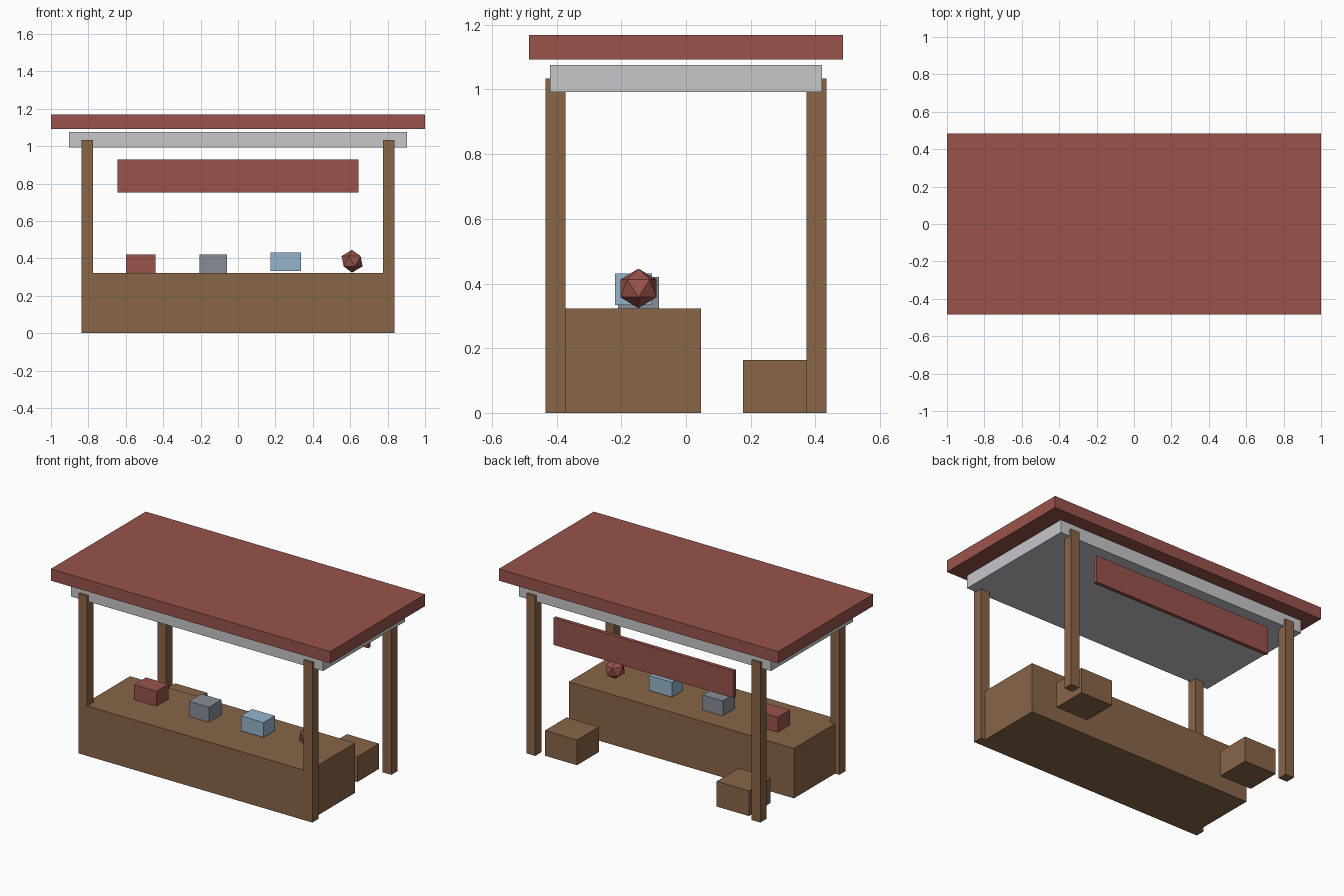
import bpy
import math

if "Cube" in bpy.data.objects:
    bpy.data.objects.remove(bpy.data.objects["Cube"])


def material(name, r, g, b):
    m = bpy.data.materials.new(name)
    m.diffuse_color = (r, g, b, 1)
    m.use_nodes = True
    m.node_tree.nodes["Principled BSDF"].inputs["Base Color"].default_value = m.diffuse_color
    return m


WOOD = material("wood", 0.25, 0.13, 0.064)
RED = material("brick red", 0.32, 0.088, 0.072)
PALE = material("pale grey", 0.57, 0.57, 0.60)
SLATE = material("slate grey", 0.245, 0.27, 0.31)
BLUE = material("light blue", 0.30, 0.46, 0.60)


def box(name, x, y, z, mat):
    """Box from (min, max) ranges on each axis."""
    bpy.ops.mesh.primitive_cube_add(size=1, location=[sum(r) / 2 for r in (x, y, z)])
    ob = bpy.context.object
    ob.name = name
    ob.scale = [r[1] - r[0] for r in (x, y, z)]
    bpy.ops.object.transform_apply(location=False, rotation=False, scale=True)
    ob.data.materials.append(mat)
    return ob


# Roof slab and the pale frame hanging just below it
box("roof", (-1, 1), (-0.485, 0.485), (1.093, 1.169), RED)
box("roof_frame", (-0.903, 0.903), (-0.42, 0.42), (0.992, 1.076), PALE)

# Counter, flush with the front of the posts
box("counter", (-0.806, 0.806), (-0.435, 0.047), (0, 0.323), WOOD)

# Four posts and two stools, mirrored left and right
for side, s in (("left", -1), ("right", 1)):
    for end, e in (("front", -1), ("back", 1)):
        xs = sorted((s * 0.775, s * 0.837))
        ys = sorted((e * 0.373, e * 0.435))
        box(f"{end}_{side}_post", xs, ys, (0, 1.034), WOOD)
    box(f"{side}_stool", sorted((s * 0.50, s * 0.73)), (0.177, 0.40), (0, 0.163), WOOD)

# Hanging board at the back
box("back_board", (-0.645, 0.645), (0.41, 0.434), (0.753, 0.928), RED)

# Goods on the counter
box("red_goods", (-0.60, -0.44), (-0.205, -0.083), (0.323, 0.42), RED)
box("grey_goods", (-0.205, -0.06), (-0.21, -0.083), (0.323, 0.42), SLATE)
box("blue_goods", (0.174, 0.337), (-0.22, -0.105), (0.334, 0.431), BLUE)

# Faceted ball
bpy.ops.mesh.primitive_ico_sphere_add(subdivisions=1, radius=1, location=(0.61, -0.147, 0.385),
                                      rotation=(0, 0, math.pi))
ball = bpy.context.object
ball.name = "faceted_ball"
ball.scale = (0.063, 0.066, 0.061)
ball.data.materials.append(RED)
